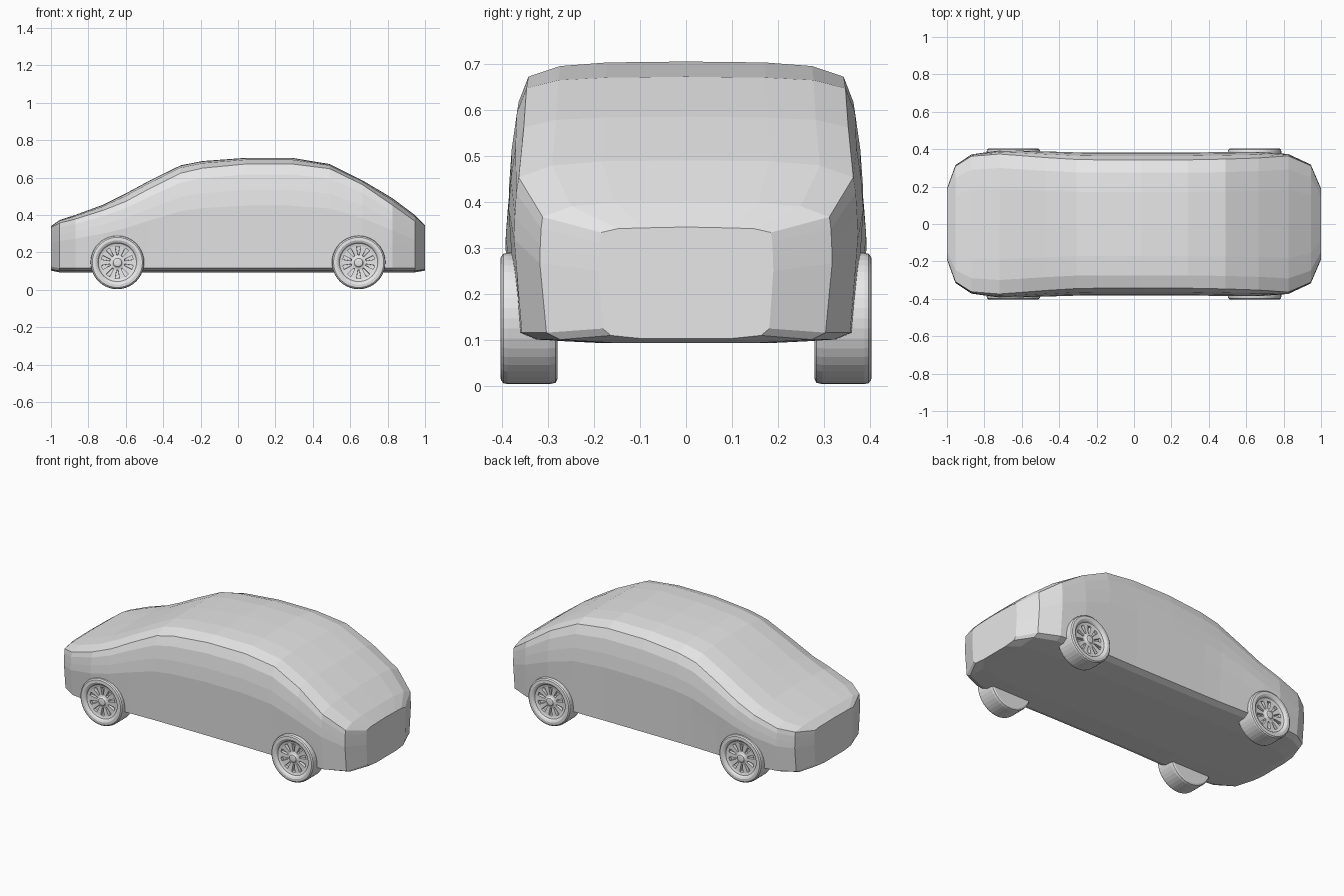
import bpy, bmesh, math

cube = bpy.data.objects.get("Cube")
if cube:
    bpy.data.objects.remove(cube, do_unlink=True)

# One plain grey for everything
grey = bpy.data.materials.new("light_grey")
grey.use_nodes = True
grey.diffuse_color = (0.8, 0.8, 0.8, 1)
grey.node_tree.nodes["Principled BSDF"].inputs["Base Color"].default_value = (0.8, 0.8, 0.8, 1)


def make_object(name, bm):
    bmesh.ops.recalc_face_normals(bm, faces=bm.faces)
    mesh = bpy.data.meshes.new(name)
    bm.to_mesh(mesh)
    bm.free()
    mesh.materials.append(grey)
    obj = bpy.data.objects.new(name, mesh)
    bpy.context.collection.objects.link(obj)
    return obj


def bridge(bm, a, b):
    """Quads between two closed rings of equal length."""
    n = len(a)
    return [bm.faces.new((a[i], a[(i + 1) % n], b[(i + 1) % n], b[i])) for i in range(n)]


# Body stations: x, roof height, shoulder height, shoulder half width, side half width
STATIONS = [
    (-1.0, .34, .333, .185, .19),
    (-.955, .372, .357, .308, .315),
    (-.87, .40, .378, .362, .372),
    (-.72, .455, .425, .374, .393),
    (-.6, .515, .472, .365, .392),
    (-.47, .585, .542, .355, .388),
    (-.307, .665, .623, .345, .383),
    (-.19, .688, .65, .343, .382),
    (.04, .705, .672, .343, .382),
    (.29, .705, .672, .343, .382),
    (.49, .672, .647, .347, .385),
    (.665, .585, .562, .353, .386),
    (.825, .49, .453, .364, .374),
    (.945, .40, .367, .312, .318),
    (1.0, .345, .333, .185, .19),
]


def section(x, top, edge, we, w):
    """Closed cross-section: floor, sill, side, shoulder, roof, mirrored."""
    floor = .102 if abs(x) > .99 else .093
    sill = floor + .022
    half = [(0, floor), (.5 * w, floor), (.86 * w, floor + .007), (.955 * w, sill)]
    for height, bulge in ((.4, .985), (.6, 1), (.75, .85), (.9, .55)):
        y = w * bulge if bulge > .9 else we + (w - we) * bulge
        half.append((y, sill + (edge - sill) * height))
    half += [(we, edge), (.8 * we, edge + .7 * (top - edge)), (.5 * we, top - .002), (0, top)]
    return half + [(-y, z) for y, z in half[-2:0:-1]]


bm = bmesh.new()
rings = [[bm.verts.new((s[0], y, z)) for y, z in section(*s)] for s in STATIONS]
for a, b in zip(rings, rings[1:]):
    bridge(bm, a, b)
bm.faces.new(rings[0])
bm.faces.new(rings[-1])
body = make_object("car_body", bm)


def lathe(profile, segments, side, cx, cz):
    """Spin (radius, y) points about a wheel axle; returns mesh and face bands."""
    bm = bmesh.new()
    loops = []
    for r, y in profile:
        angles = [math.tau * i / segments for i in range(segments)]
        loops.append([bm.verts.new((cx + r * math.cos(t), side * y, cz + r * math.sin(t)))
                      for t in angles])
    bands = [bridge(bm, a, b) for a, b in zip(loops, loops[1:])]
    bm.faces.new(loops[0])
    bm.faces.new(loops[-1])
    return bm, bands


# Wheel profile from hub, over the dished rim and tyre, to the inner face
WHEEL = [(.012, .396), (.022, .394), (.028, .387), (.038, .384), (.088, .387),
         (.102, .391), (.108, .399), (.118, .404), (.134, .403), (.141, .397),
         (.143, .388), (.143, .297), (.140, .284), (.132, .28)]
SLOT_BAND = 3
AXLE_X, AXLE_Z = .645, .146

for end, cx in (("front", -AXLE_X), ("rear", AXLE_X)):
    # The front faces -x, so its left flank is at -y
    for flank, side in (("left", -1), ("right", 1)):
        # Pocket in the body behind the rim
        bm, _ = lathe([(.125, .3), (.125, .45)], 40, side, cx, AXLE_Z)
        cutter = make_object("wheel_pocket_cutter", bm)
        cutter.hide_render = True
        mod = body.modifiers.new("wheel_pocket", 'BOOLEAN')
        mod.operation = 'DIFFERENCE'
        mod.solver = 'EXACT'
        mod.object = cutter
        bpy.context.view_layer.objects.active = body
        bpy.ops.object.modifier_apply(modifier=mod.name)
        bpy.data.objects.remove(cutter, do_unlink=True)

        # Wheel with ten sunken slots between the spokes
        bm, bands = lathe(WHEEL, 40, side, cx, AXLE_Z)
        bmesh.ops.recalc_face_normals(bm, faces=bm.faces)
        slots = [f for i, f in enumerate(bands[SLOT_BAND]) if i % 4 in (1, 2)]
        bmesh.ops.inset_region(bm, faces=slots, thickness=.002, use_even_offset=True)
        bmesh.ops.inset_region(bm, faces=slots, thickness=.001, depth=-.018)
        make_object(f"{end}_{flank}_wheel", bm)
